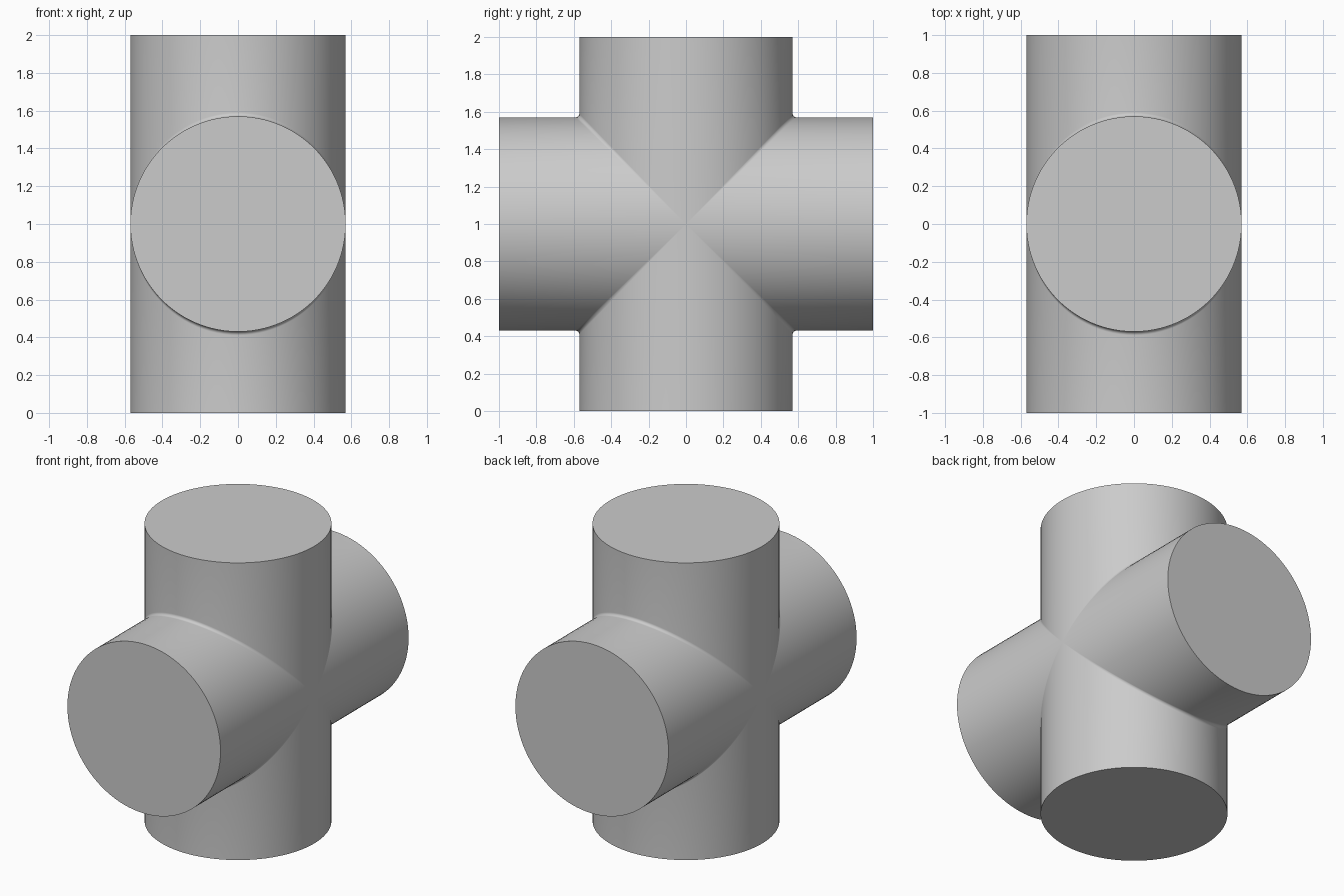
import bpy
import bmesh
import math
from mathutils import Matrix, Vector

old = bpy.data.objects.get("Cube")
if old:
    bpy.data.objects.remove(old, do_unlink=True)

RADIUS = 0.57
REACH = 1.0
FILLET = 0.02
SIDES = 96
STEPS = 4

grey = bpy.data.materials.new("plain grey")
grey.use_nodes = True
colour = (0.6, 0.6, 0.6, 1.0)
grey.diffuse_color = colour
grey.node_tree.nodes["Principled BSDF"].inputs["Base Color"].default_value = colour


def arm_ring(angle_of_fillet=None):
    """One ring of an upward arm: its flat end, or a step round the joint fillet."""
    points = []
    for i in range(SIDES):
        a = 2 * math.pi * i / SIDES
        x, y = RADIUS * math.cos(a), RADIUS * math.sin(a)
        if angle_of_fillet is None:
            points.append(Vector((x, y, REACH)))
            continue
        f = FILLET * abs(math.sin(a))
        out = abs(y) + f * (1 - math.cos(angle_of_fillet))
        up = abs(y) + f * (1 - math.sin(angle_of_fillet))
        points.append(Vector((x, math.copysign(out, y), up)))
    return points


# Four mitred arms, turned about the x axis and welded at the joints
bm = bmesh.new()
for quarter in range(4):
    turn = Matrix.Translation((0, 0, REACH)) @ Matrix.Rotation(quarter * math.pi / 2, 4, 'X')
    rings = [arm_ring()] + [arm_ring(math.pi / 4 * k / STEPS) for k in range(STEPS + 1)]
    rings = [[bm.verts.new(turn @ p) for p in ring] for ring in rings]
    bm.faces.new(rings[0])
    for upper, lower in zip(rings, rings[1:]):
        for i in range(SIDES):
            j = (i + 1) % SIDES
            bm.faces.new((upper[i], lower[i], lower[j], upper[j]))
bmesh.ops.remove_doubles(bm, verts=bm.verts, dist=0.0001)
bmesh.ops.recalc_face_normals(bm, faces=bm.faces)

mesh = bpy.data.meshes.new("cross_pipe")
bm.to_mesh(mesh)
bm.free()
mesh.materials.append(grey)
pipe = bpy.data.objects.new("cross_pipe", mesh)
bpy.context.collection.objects.link(pipe)

# Smooth walls with crisp end rims
bpy.ops.object.select_all(action='DESELECT')
pipe.select_set(True)
bpy.context.view_layer.objects.active = pipe
bpy.ops.object.shade_smooth_by_angle(angle=math.radians(40))
